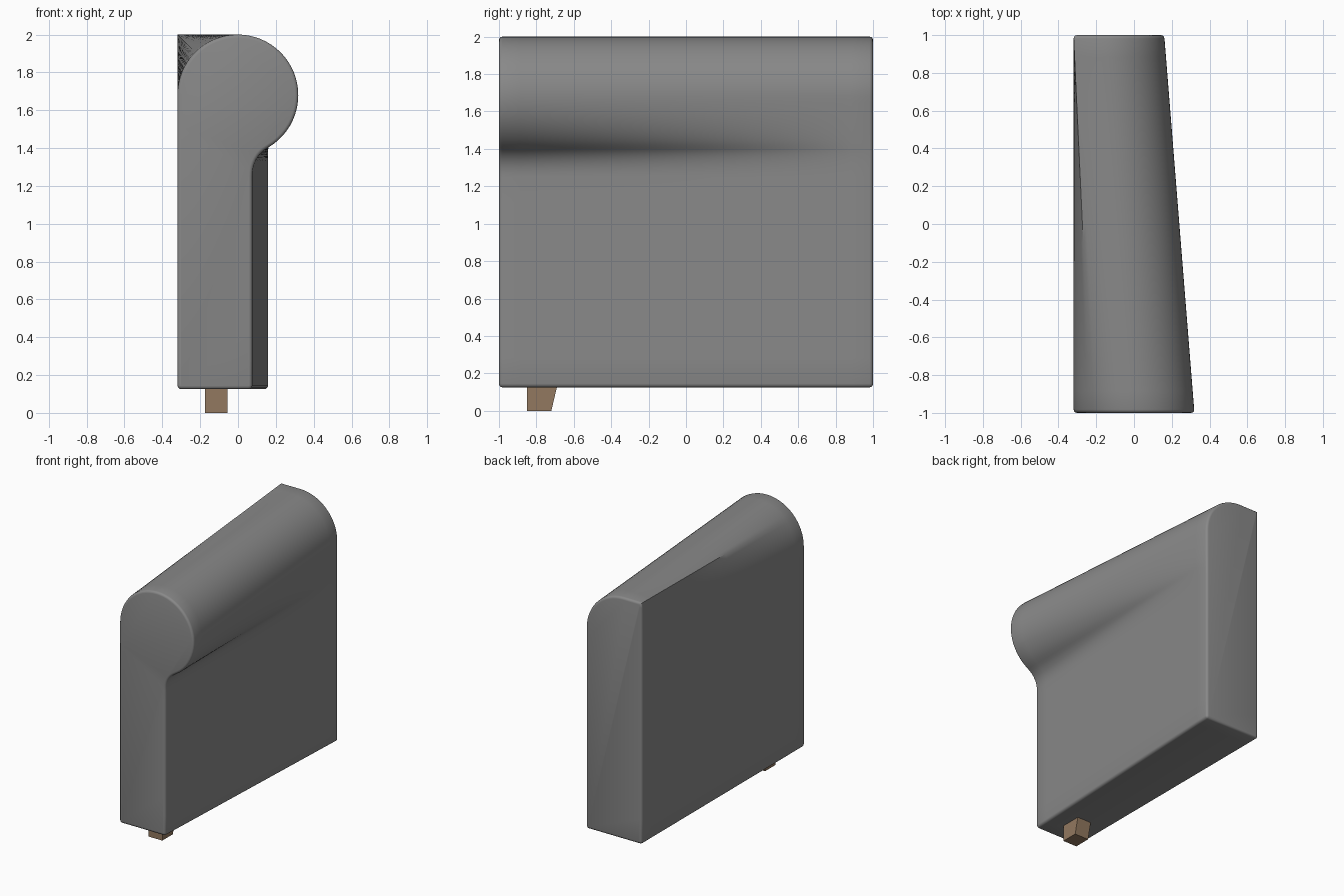
import bpy, bmesh, math
from mathutils import Vector

if "Cube" in bpy.data.objects:
    bpy.data.objects.remove(bpy.data.objects["Cube"])


def material(name, rgb):
    m = bpy.data.materials.new(name)
    m.diffuse_color = (*rgb, 1)
    m.use_nodes = True
    m.node_tree.nodes["Principled BSDF"].inputs["Base Color"].default_value = m.diffuse_color
    return m


def finish(name, bm, mat):
    bmesh.ops.recalc_face_normals(bm, faces=bm.faces)
    me = bpy.data.meshes.new(name)
    bm.to_mesh(me)
    bm.free()
    ob = bpy.data.objects.new(name, me)
    bpy.context.collection.objects.link(ob)
    me.materials.append(mat)
    return ob


fabric = material("grey fabric", (0.25, 0.25, 0.25))
wood = material("brown wood", (0.29, 0.19, 0.115))

L, R, ZC, Z0, B = -0.32, 0.32, 1.68, 0.125, 0.02


def section(t):
    """Cross-section (x, z), t = 0 at the front, 1 at the back."""
    pairs = []  # (front point, back point)
    # rounded bottom left corner and left side
    for a in (270, 240, 210, 180):
        p = (L + B + B * math.cos(math.radians(a)), Z0 + B + B * math.sin(math.radians(a)))
        pairs.append((p, p))
    for i in range(1, 9):
        p = (L, Z0 + B + (ZC - Z0 - B) * i / 9)
        pairs.append((p, p))
    # left quarter of the roll turns into a square corner at the back
    n = 16
    for i in range(n):
        a = math.radians(180 - 90 * i / n)
        f = (R * math.cos(a), ZC + R * math.sin(a))
        s = 2 * i / n
        b = (L, ZC + R * s) if s <= 1 else (L + 0.16 * (s - 1), ZC + R)
        pairs.append((f, b))
    # right quarter keeps its radius and shifts left
    for i in range(n + 1):
        a = math.radians(90 - 90 * i / n)
        f = (R * math.cos(a), ZC + R * math.sin(a))
        pairs.append((f, (f[0] - 0.16, f[1])))
    # underside of the roll, then the concave neck
    for i in range(1, 11):
        a = math.radians(-6 * i)
        f = (R * math.cos(a), ZC + R * math.sin(a))
        pairs.append((f, (0.16, f[1])))
    p0, p1, p2 = Vector((0.16, 1.403)), Vector((0.075, 1.354)), Vector((0.075, 1.25))
    for i in range(1, 9):
        u = i / 8
        f = p0 * (1 - u) ** 2 + p1 * 2 * u * (1 - u) + p2 * u * u
        pairs.append((f, (0.16, f.y)))
    # right side and rounded bottom right corner
    for i in range(1, 8):
        z = 1.25 + (Z0 + B - 1.25) * i / 8
        pairs.append(((0.075, z), (0.16, z)))
    for a in (0, -30, -60, -90):
        dx = B * math.cos(math.radians(a)) - B
        z = Z0 + B + B * math.sin(math.radians(a))
        pairs.append(((0.075 + dx, z), (0.16 + dx, z)))
    return [Vector(f).lerp(Vector(b), t) for f, b in pairs]


def inset(pts, d):
    out = []
    for i, p in enumerate(pts):
        e1 = (p - pts[i - 1]).normalized()
        e2 = (pts[(i + 1) % len(pts)] - p).normalized()
        n1, n2 = Vector((e1.y, -e1.x)), Vector((e2.y, -e2.x))
        out.append(p + (n1 + n2) * d / (1 + n1.dot(n2)))
    return out


# sofa arm: lofted from the front roll to the square-backed end
bm = bmesh.new()
E = 0.018
rim = [(E * (1 - math.sin(math.radians(a))), E * (1 - math.cos(math.radians(a))))
       for a in (0, 30, 60, 90)]
stations = [(-1 + E - E * math.sin(math.radians(a)), E * (1 - math.cos(math.radians(a))))
            for a in (90, 60, 30)]
stations += [(-1 + E + (2 - 2 * E) * i / 20, 0) for i in range(21)]
stations += [(-y, d) for y, d in reversed(stations[:3])]
rings = []
for y, d in stations:
    pts = inset(section((y + 1) / 2), d)
    rings.append([bm.verts.new((p.x, y, p.y)) for p in pts])
for a, b in zip(rings, rings[1:]):
    for i in range(len(a)):
        j = (i + 1) % len(a)
        bm.faces.new((a[i], a[j], b[j], b[i]))
bm.faces.new(rings[0])
bm.faces.new(rings[-1])
arm = finish("sofa_arm", bm, fabric)
bpy.context.view_layer.objects.active = arm
arm.select_set(True)
bpy.ops.object.shade_smooth_by_angle(angle=math.radians(40))

# front leg: block with a slanted rear face
bm = bmesh.new()
bmesh.ops.create_cube(bm, size=1)
for v in bm.verts:
    top = v.co.z > 0
    v.co.x = -0.055 if v.co.x > 0 else -0.175
    v.co.y = (-0.69 if top else -0.72) if v.co.y > 0 else -0.85
    v.co.z = 0.127 if top else 0
finish("front_leg", bm, wood)
